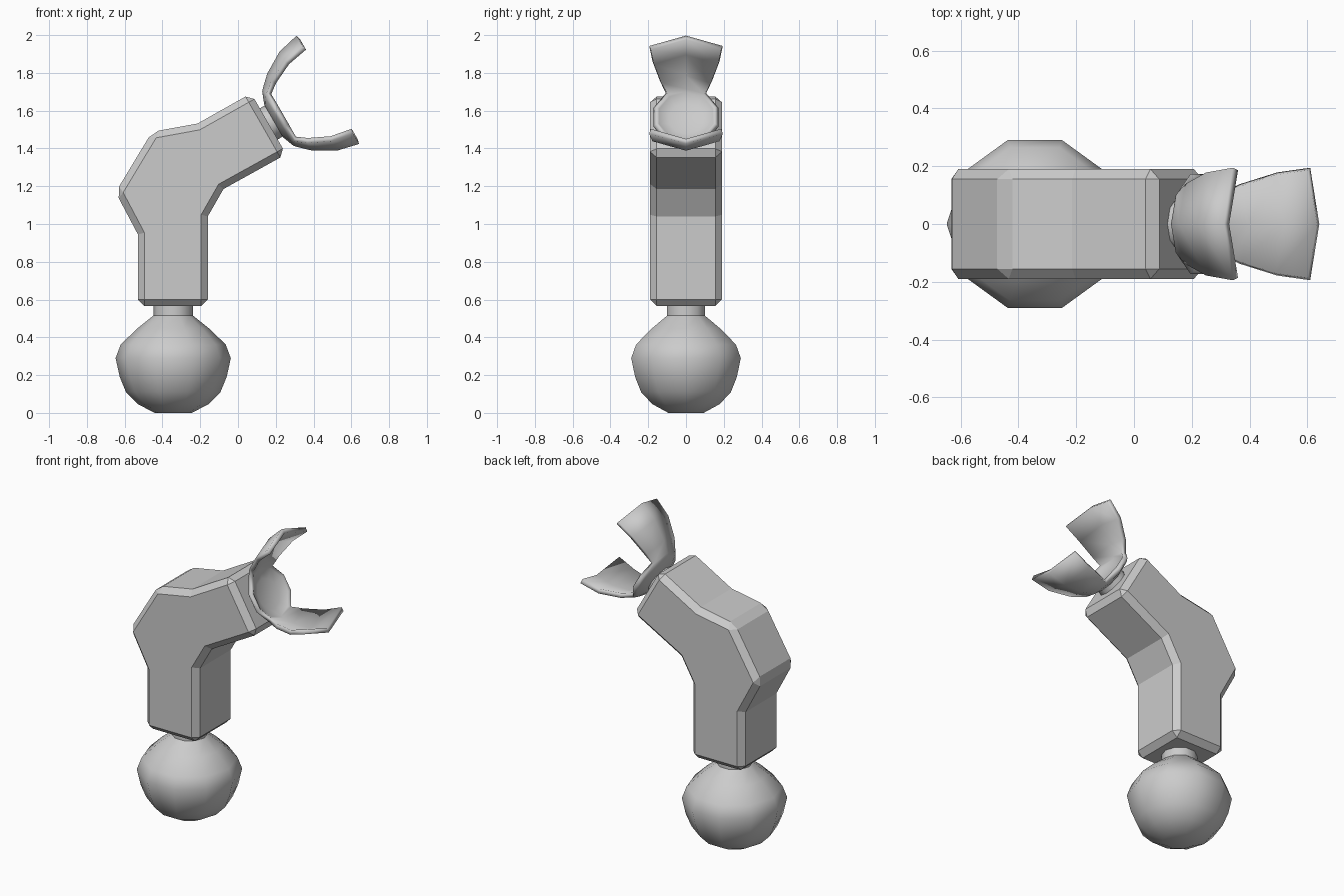
import bpy, bmesh, math
from mathutils import Matrix

if "Cube" in bpy.data.objects:
    bpy.data.objects.remove(bpy.data.objects["Cube"])

SIDES = 10


def finish(bm, name, smooth=None):
    mesh = bpy.data.meshes.new(name)
    bm.to_mesh(mesh)
    bm.free()
    ob = bpy.data.objects.new(name, mesh)
    bpy.context.collection.objects.link(ob)
    if smooth:
        bpy.ops.object.select_all(action='DESELECT')
        bpy.context.view_layer.objects.active = ob
        ob.select_set(True)
        bpy.ops.object.shade_smooth_by_angle(angle=math.radians(smooth))
    return ob


def lathe(name, profile, matrix, full_rings=99, arm_sectors=(), cap_top=True):
    """Ten-sided turned shape; beyond full_rings only arm_sectors are kept."""
    bm = bmesh.new()
    rings = []
    for r, z in profile:
        rings.append([bm.verts.new((r * math.cos(2 * math.pi * i / SIDES),
                                    r * math.sin(2 * math.pi * i / SIDES), z))
                      for i in range(SIDES)])
    for k, (a, b) in enumerate(zip(rings, rings[1:])):
        for i in range(SIDES):
            if k < full_rings or i in arm_sectors:
                j = (i + 1) % SIDES
                bm.faces.new((a[i], a[j], b[j], b[i]))
    bm.faces.new(rings[0][::-1])
    if cap_top:
        bm.faces.new(rings[-1])
    bmesh.ops.delete(bm, geom=[v for v in bm.verts if not v.link_faces],
                     context='VERTS')
    bm.transform(matrix)
    bm.normal_update()
    return finish(bm, name, 40)


# ball foot with neck
lathe("ball_joint",
      [(.098, 0), (.187, .046), (.25, .11), (.283, .19), (.305, .29),
       (.278, .362), (.19, .447), (.105, .515), (.105, .6)],
      Matrix.Translation((-.343, 0, 0)))

# bent, chamfered arm body
outline = [(-.53, .565), (-.16, .565), (-.16, 1.04), (-.077, 1.185),
           (.255, 1.369), (.07, 1.692), (-.214, 1.532), (-.455, 1.488),
           (-.648, 1.168), (-.53, .945)]
bm = bmesh.new()
face = bm.faces.new([bm.verts.new((x, -.19, z)) for x, z in outline])
ext = bmesh.ops.extrude_face_region(bm, geom=[face], use_keep_orig=True)
verts = [g for g in ext["geom"] if isinstance(g, bmesh.types.BMVert)]
bmesh.ops.translate(bm, verts=verts, vec=(0, .38, 0))
bmesh.ops.recalc_face_normals(bm, faces=bm.faces)
arm = finish(bm, "bent_arm")
bev = arm.modifiers.new("chamfer", 'BEVEL')
bev.width = .035
bev.segments = 1
bev.limit_method = 'ANGLE'
bev.angle_limit = math.radians(40)

# hand frame: local z along the wrist axis, local x across it
c, s = math.cos(math.radians(30)), .5
frame = Matrix(((-s, 0, c, .163), (0, -1, 0, 0), (c, 0, s, 1.53), (0, 0, 0, 1)))

# wrist pin
lathe("wrist_pin", [(.095, -.03), (.095, .045)], frame)

# gripping bowl with two opposed fingers
hand = lathe("gripper",
             [(.1, .03), (.165, .055), (.182, .07),
              (.235, .126), (.303, .241), (.331, .361)],
             frame, full_rings=2, arm_sectors=(9, 0, 4, 5), cap_top=False)
sol = hand.modifiers.new("thickness", 'SOLIDIFY')
sol.thickness = .028
sol.offset = -1
